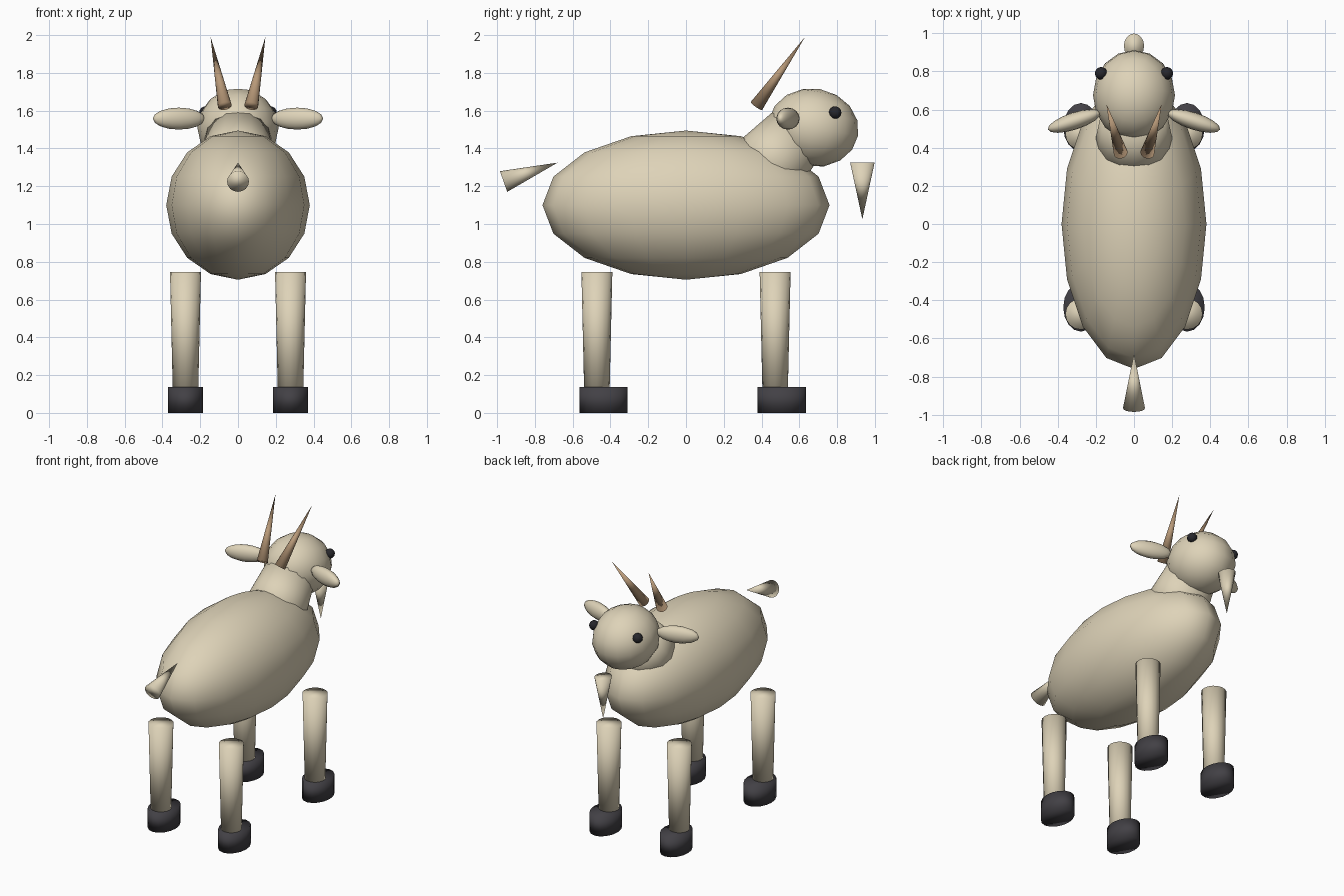
import bpy
from math import radians
from mathutils import Vector

cube = bpy.data.objects.get("Cube")
if cube:
    bpy.data.objects.remove(cube, do_unlink=True)


def material(name, rgb):
    m = bpy.data.materials.new(name)
    m.use_nodes = True
    m.diffuse_color = (*rgb, 1)
    shader = next(n for n in m.node_tree.nodes if n.type == "BSDF_PRINCIPLED")
    shader.inputs["Base Color"].default_value = (*rgb, 1)
    return m


CREAM = material("cream wool", (0.73, 0.65, 0.48))
HORN = material("tan horn", (0.48, 0.32, 0.19))
HOOF = material("dark hoof", (0.055, 0.052, 0.06))
EYE = material("black eye", (0.02, 0.02, 0.025))


def finish(name, mat):
    obj = bpy.context.object
    obj.name = name
    obj.data.materials.append(mat)
    bpy.ops.object.shade_smooth()
    return obj


def ball(name, mat, centre, radii, turn=(0, 0, 0), segments=16):
    bpy.ops.mesh.primitive_uv_sphere_add(
        segments=segments, ring_count=segments // 2, radius=1, location=centre,
        rotation=[radians(a) for a in turn])
    bpy.context.object.scale = radii
    return finish(name, mat)


def taper(name, mat, start, end, r1, r2=0, squash=(1, 1), segments=16):
    """Round bar from start to end, with a radius at each end."""
    a, b = Vector(start), Vector(end)
    bpy.ops.mesh.primitive_cone_add(
        vertices=segments, radius1=r1, radius2=r2, depth=(b - a).length,
        location=(a + b) / 2,
        rotation=Vector((0, 0, 1)).rotation_difference(b - a).to_euler())
    bpy.context.object.scale = (*squash, 1)
    return finish(name, mat)


# Body, neck and head
ball("body", CREAM, (0, 0, 1.1), (0.38, 0.76, 0.395))
taper("neck", CREAM, (0, 0.36, 1.22), (0, 0.59, 1.484), 0.22, 0.17)
ball("head", CREAM, (0, 0.675, 1.51), (0.215, 0.24, 0.207), (-10, 0, 0))

# Beard and tail
taper("beard", CREAM, (0, 0.934, 1.325), (0, 0.934, 1.025), 0.053, squash=(1.22, 1))
taper("tail", CREAM, (0, -0.966, 1.225), (0, -0.68, 1.325), 0.058)

for side, s in (("left", 1), ("right", -1)):
    # Ears, eyes and horns
    ball(f"{side}_ear", CREAM, (s * 0.313, 0.54, 1.558), (0.145, 0.045, 0.058), (0, 0, -18 * s))
    ball(f"{side}_eye", EYE, (s * 0.172, 0.79, 1.59), (0.033,) * 3)
    taper(f"{side}_horn", HORN, (s * 0.07, 0.373, 1.625), (s * 0.145, 0.63, 1.99), 0.037)
    # Legs and hooves
    for end, y in (("front", 0.472), ("back", -0.472)):
        taper(f"{end}_{side}_leg", CREAM, (s * 0.278, y, 0.1), (s * 0.278, y, 0.745), 0.067, 0.082)
        taper(f"{end}_{side}_hoof", HOOF, (s * 0.278, y + 0.035, 0), (s * 0.278, y + 0.035, 0.138),
              0.093, 0.093, squash=(1, 1.37))
